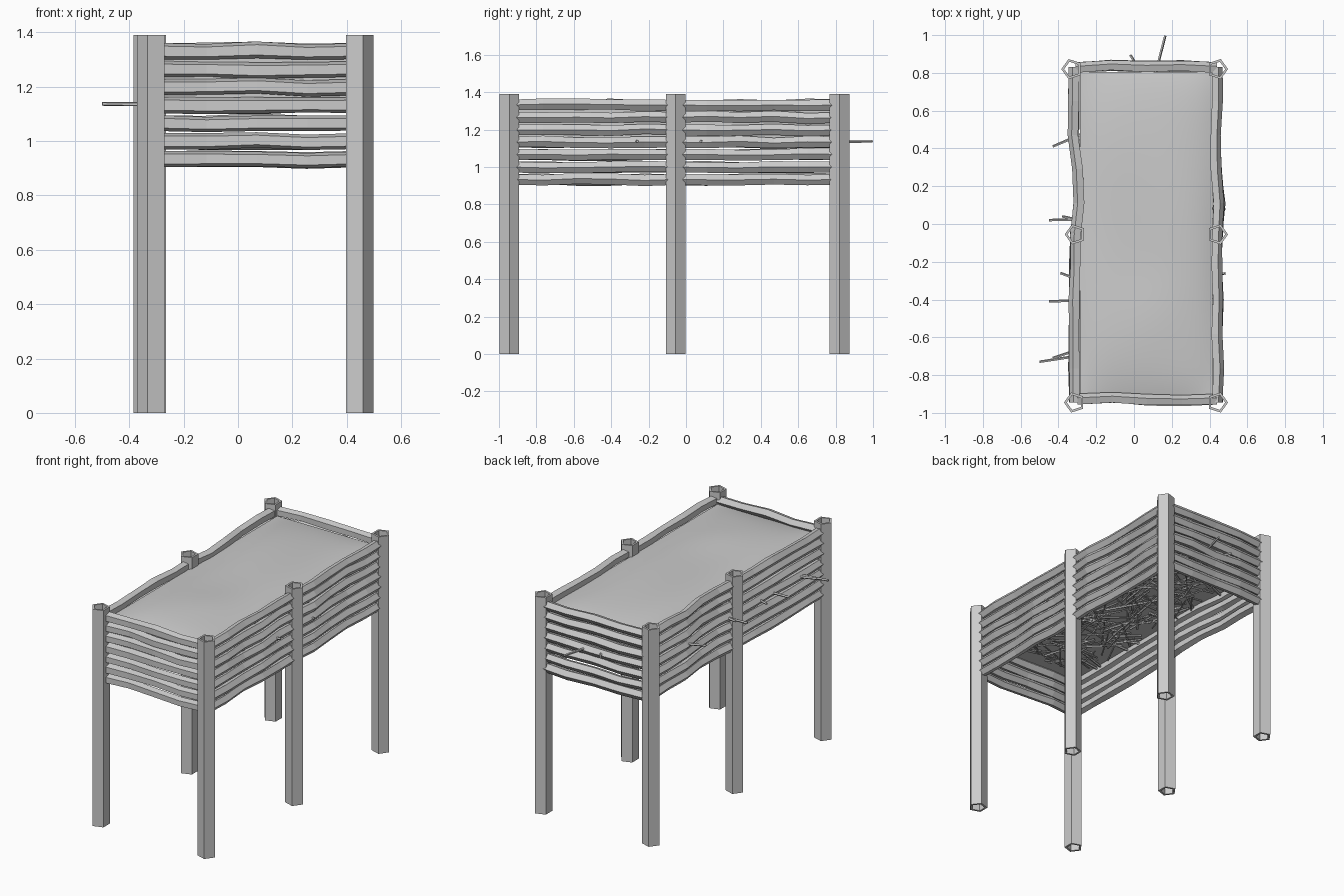
import bpy, bmesh, math, random
from mathutils import Vector

if "Cube" in bpy.data.objects:
    bpy.data.objects.remove(bpy.data.objects["Cube"])

random.seed(7)
UP = Vector((0, 0, 1))


def finish(bm, name, smooth=False):
    bmesh.ops.recalc_face_normals(bm, faces=bm.faces[:])
    me = bpy.data.meshes.new(name)
    bm.to_mesh(me)
    bm.free()
    ob = bpy.data.objects.new(name, me)
    bpy.context.collection.objects.link(ob)
    if smooth:
        for p in me.polygons:
            p.use_smooth = True
    return ob


def loft(bm, centres, u, v, radii, sides, turn=0.0):
    """Capped prism through the centres; section lies in the u, v plane."""
    rings = []
    for c, r in zip(centres, radii):
        rings.append([bm.verts.new(c + r * (math.cos(a) * u + math.sin(a) * v))
                      for a in [turn + 2 * math.pi * k / sides for k in range(sides)]])
    for a, b in zip(rings, rings[1:]):
        for k in range(sides):
            j = (k + 1) % sides
            bm.faces.new((a[k], a[j], b[j], b[k]))
    bm.faces.new(rings[0])
    bm.faces.new(rings[-1])


# Hollow five-sided posts, pointed side outward
def post(name, x, y, out, height=1.39, r=0.056, inner=0.041):
    bm = bmesh.new()
    loops = []
    for rad, z in ((r, 0), (r, height), (inner, height), (inner, 0)):
        loops.append([bm.verts.new((x + out * rad * math.cos(a), y + rad * math.sin(a), z))
                      for a in [2 * math.pi * k / 5 for k in range(5)]])
    for i in range(4):
        a, b = loops[i], loops[(i + 1) % 4]
        for k in range(5):
            j = (k + 1) % 5
            bm.faces.new((a[k], a[j], b[j], b[k]))
    finish(bm, name)


for row, y, xl in (("front", -0.945, -0.315), ("middle", -0.055, -0.311), ("back", 0.82, -0.329)):
    post(row + "_left_post", xl, y, -1)
    post(row + "_right_post", 0.442, y, 1)


# Walls of seven stacked crooked rails
def wall(name, start, end, out, bow, turn=0.0):
    bm = bmesh.new()
    a, b, out = Vector(start), Vector(end), Vector(out)
    n = len(bow)
    for i in range(7):
        z = 0.934 + 0.0662 * i
        pts, radii = [], []
        for k in range(n):
            inside = 0 < k < n - 1
            p = a.lerp(b, k / (n - 1))
            p += out * (bow[k] + random.uniform(-0.004, 0.004) * inside)
            p.z = z + random.uniform(-0.006, 0.006) * inside
            pts.append(p)
            radii.append(0.0305 + random.uniform(-0.002, 0.002))
        loft(bm, pts, out, UP, radii, 5, turn)
    finish(bm, name)


wall("front_rails", (-0.30, -0.93, 0), (0.44, -0.93, 0), (0, -1, 0),
     [0, -0.012, 0.004, 0.008, 0], math.pi)
wall("back_rails", (-0.31, 0.825, 0), (0.44, 0.825, 0), (0, 1, 0),
     [0, 0.012, 0.004, 0.008, 0])
wall("left_front_rails", (-0.312, -0.945, 0), (-0.308, -0.04, 0), (-1, 0, 0),
     [0, 0.002, 0.003, 0.001, 0.002, 0])
wall("left_back_rails", (-0.308, -0.07, 0), (-0.315, 0.83, 0), (-1, 0, 0),
     [0, -0.022, -0.018, 0.006, 0.003, 0])
wall("right_front_rails", (0.438, -0.945, 0), (0.438, -0.04, 0), (1, 0, 0),
     [0, 0.004, -0.003, 0.003, -0.004, 0])
wall("right_back_rails", (0.438, -0.07, 0), (0.438, 0.83, 0), (1, 0, 0),
     [0, 0.012, -0.008, -0.010, -0.003, 0])

# Soil bed: gently domed top with a flat underside
X0, X1, Y0, Y1, FLOOR = -0.285, 0.415, -0.91, 0.805, 1.143
bm = bmesh.new()
bmesh.ops.create_grid(bm, x_segments=24, y_segments=56, size=1)
for v in bm.verts:
    s, t = v.co.x, v.co.y
    dome = (1 - s ** 4) * (1 - t ** 6)
    bump = 0.010 * math.exp(-((s - 0.1) ** 2 * 4 + (t + 0.5) ** 2 * 14))
    wave = 0.004 * math.sin(5 * t + 2 * s)
    v.co = ((X0 + X1) / 2 + s * (X1 - X0) / 2,
            (Y0 + Y1) / 2 + t * (Y1 - Y0) / 2,
            1.312 + dome * (0.033 + bump + wave))
top = bm.faces[:]
rim = [e for e in bm.edges if e.is_boundary]
new = bmesh.ops.extrude_edge_only(bm, edges=rim)["geom"]
low = [g for g in new if isinstance(g, bmesh.types.BMVert)]
for v in low:
    v.co.z = FLOOR
bmesh.ops.contextual_create(bm, geom=[g for g in new if isinstance(g, bmesh.types.BMEdge)])
soil = finish(bm, "soil_bed", True)
bpy.context.view_layer.objects.active = soil
soil.select_set(True)
bpy.ops.object.shade_smooth_by_angle(angle=math.radians(40))


# Layer of loose sticks under the soil
def stick(bm, p, q, r):
    p, q = Vector(p), Vector(q)
    side = (q - p).cross(UP).normalized()
    loft(bm, [p, q], side, side.cross((q - p).normalized()), [r, r * 0.8], 5)


bm = bmesh.new()
made = 0
while made < 190:
    cx, cy = random.uniform(-0.22, 0.35), random.uniform(-0.8, 0.7)
    a, half = random.uniform(0, math.pi), random.uniform(0.06, 0.2)
    dx, dy = half * math.cos(a), half * math.sin(a)
    if not (X0 < cx - abs(dx) and cx + abs(dx) < X1 and Y0 < cy - abs(dy) and cy + abs(dy) < Y1):
        continue
    z = 1.133 + random.uniform(-0.010, 0.006)
    stick(bm, (cx - dx, cy - dy, z), (cx + dx, cy + dy, z + random.uniform(-0.005, 0.005)),
          random.uniform(0.004, 0.008))
    made += 1
finish(bm, "stick_layer")

# Sticks poking out between the rails: inner end, outer end
bm = bmesh.new()
for x, y, ox, oy in ((-0.05, -0.66, -0.50, -0.73), (-0.1, -0.60, -0.43, -0.71),
                     (-0.1, -0.40, -0.45, -0.41), (-0.2, -0.33, -0.39, -0.26),
                     (-0.1, 0.03, -0.45, 0.02), (-0.2, 0.0, -0.38, 0.04),
                     (-0.1, 0.55, -0.43, 0.41), (0.05, 0.55, 0.165, 0.997),
                     (0.1, 0.7, -0.02, 0.895), (0.2, 0.1, 0.485, 0.08),
                     (0.2, -0.3, 0.485, -0.26)):
    stick(bm, (x, y, 1.133), (ox, oy, 1.137), 0.009)
finish(bm, "protruding_sticks")
